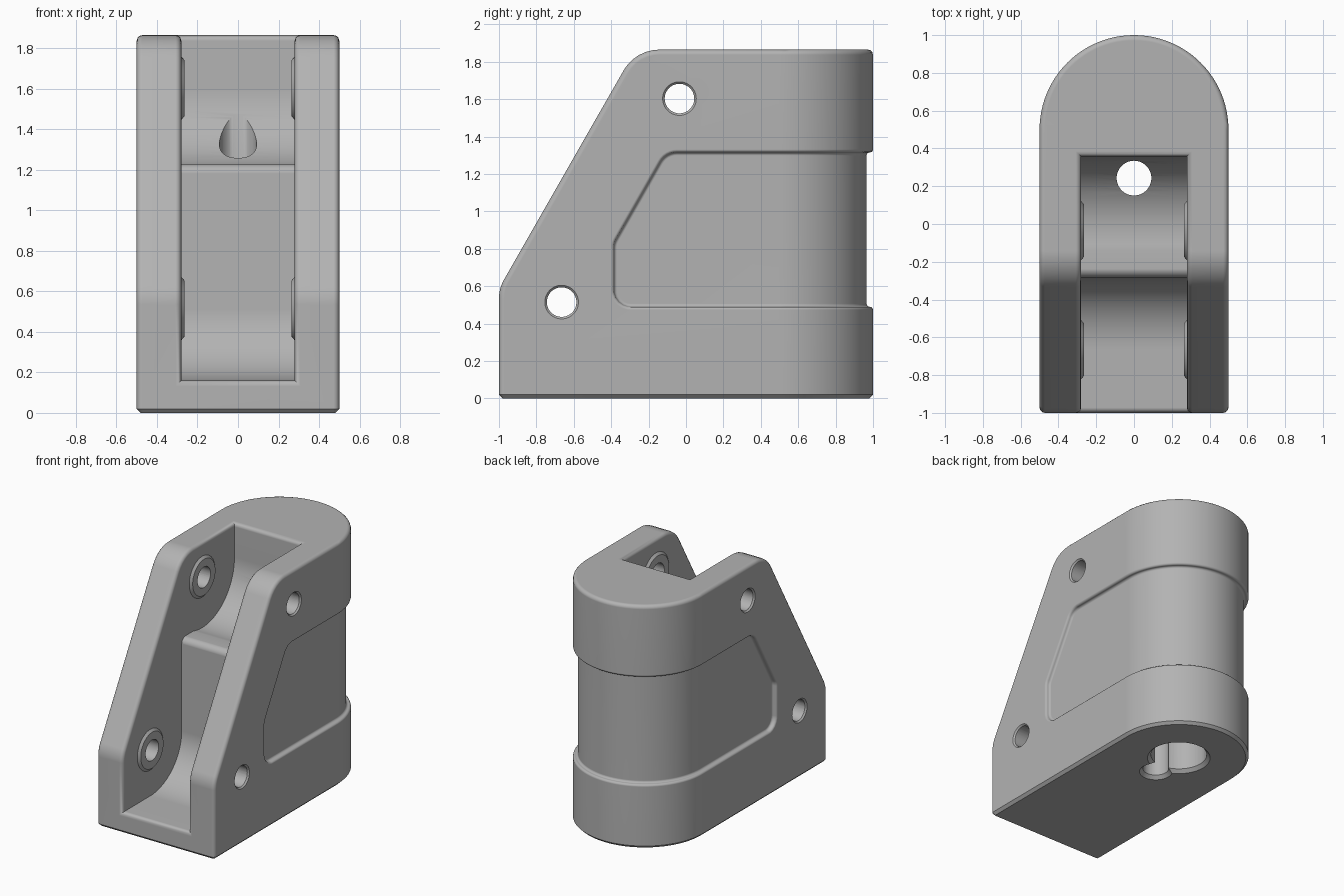
import bpy, bmesh
from math import radians, degrees, sin, cos
from mathutils import Vector, Matrix

if "Cube" in bpy.data.objects:
    bpy.data.objects.remove(bpy.data.objects["Cube"], do_unlink=True)

HEIGHT, HALF, SLOT_HALF, DEPTH = 1.865, 0.5, 0.28, 0.035
PINS = [(-0.035, 1.603), (-0.665, 0.515)]


def arc(cy, cz, ry, rz, a0, a1, n):
    steps = [radians(a0 + (a1 - a0) * i / n) for i in range(n + 1)]
    return [(cy + ry * cos(a), cz + rz * sin(a)) for a in steps]


def fillet(prev, corner, nxt, radius, n=6):
    """Points of a rounded corner."""
    c = Vector(corner)
    u, v = (Vector(prev) - c).normalized(), (Vector(nxt) - c).normalized()
    half = u.angle(v) / 2
    t = radius * cos(half) / sin(half)
    centre = c + (u + v).normalized() * radius / sin(half)
    a, b = c + u * t - centre, c + v * t - centre
    return [tuple(centre + a.lerp(b, i / n).normalized() * radius) for i in range(n + 1)]


def rounded(corners):
    """Closed polygon from (a, b, radius) corners."""
    pts = []
    for i, (a, b, r) in enumerate(corners):
        if r:
            pts += fillet(corners[i - 1][:2], (a, b), corners[(i + 1) % len(corners)][:2], r)
        else:
            pts.append((a, b))
    return pts


def new_object(name, bm):
    bmesh.ops.recalc_face_normals(bm, faces=bm.faces)
    mesh = bpy.data.meshes.new(name)
    bm.to_mesh(mesh)
    bm.free()
    ob = bpy.data.objects.new(name, mesh)
    bpy.context.collection.objects.link(ob)
    return ob


def prism(name, pts, axis, low, high):
    """Extrude a profile along x (profile in y, z) or z (profile in x, y)."""
    bm = bmesh.new()
    place = (lambda p: (low, p[0], p[1])) if axis == "x" else (lambda p: (p[0], p[1], low))
    face = bm.faces.new([bm.verts.new(place(p)) for p in pts])
    out = bmesh.ops.extrude_face_region(bm, geom=[face])
    move = Vector((high - low, 0, 0) if axis == "x" else (0, 0, high - low))
    bmesh.ops.translate(bm, vec=move, verts=[g for g in out["geom"] if isinstance(g, bmesh.types.BMVert)])
    return new_object(name, bm)


def cone(name, start, end, r_start, r_end, sides=48):
    """Cylinder or cone between two points."""
    start, end = Vector(start), Vector(end)
    bm = bmesh.new()
    turn = (end - start).to_track_quat("Z", "Y").to_matrix().to_4x4()
    bmesh.ops.create_cone(bm, cap_ends=True, segments=sides, radius1=r_start, radius2=r_end,
                          depth=(end - start).length,
                          matrix=Matrix.Translation((start + end) / 2) @ turn)
    return new_object(name, bm)


def combine(target, tool, operation):
    mod = target.modifiers.new("combine", "BOOLEAN")
    mod.operation, mod.solver, mod.object = operation, "EXACT", tool
    bpy.context.view_layer.objects.active = target
    bpy.ops.object.modifier_apply(modifier=mod.name)
    bpy.data.objects.remove(tool, do_unlink=True)


def bevel(ob, rule, offset, segments):
    """Bevel the edges chosen by rule(midpoint, signed angle in degrees)."""
    bm = bmesh.new()
    bm.from_mesh(ob.data)
    bmesh.ops.remove_doubles(bm, verts=bm.verts, dist=1e-5)
    bmesh.ops.dissolve_limit(bm, angle_limit=radians(0.5), verts=bm.verts, edges=bm.edges)
    edges = [e for e in bm.edges if len(e.link_faces) == 2 and
             rule((e.verts[0].co + e.verts[1].co) / 2, degrees(e.calc_face_angle_signed(0)))]
    bmesh.ops.bevel(bm, geom=edges, offset=offset, segments=segments, profile=0.5,
                    affect="EDGES", clamp_overlap=False)
    bm.to_mesh(ob.data)
    bm.free()


def plan(radius, front):
    """Round-backed outline seen from above."""
    return [(-radius, front), (radius, front)] + arc(0, 0.5, radius, radius, 0, 180, 48)


# Round-backed block with a sloped front
body = prism("bracket_body", plan(HALF, -1.3), "z", 0, 3)
side = rounded([(-1, -0.5, 0), (2, -0.5, 0), (2, HEIGHT, 0), (-0.27, HEIGHT, 0.22), (-1, 0.588, 0.2)])
combine(body, prism("side_cutter", side, "x", -2, 2), "INTERSECT")

# Stepped slot with two scooped floors
(uy, uz), (ly, lz) = PINS
upper = arc(uy, uz, 0.392, 0.392, -106, 0, 20)
wall = ly + 0.382
ledge = fillet((wall, lz), (wall, upper[0][1]), upper[0], 0.045)
slot = [(-2, 0.16)] + arc(ly, lz, 0.382, 0.355, -90, 0, 20) + ledge + upper + [(uy + 0.392, 2.5), (-2, 2.5)]
combine(body, prism("slot_cutter", slot, "x", -SLOT_HALF, SLOT_HALF), "DIFFERENCE")

# Rounded outer edges, chamfered base
bevel(body, lambda p, a: a > 28 and p.z > 0.001, 0.028, 3)
bevel(body, lambda p, a: a > 28 and p.z < 0.001, 0.02, 1)

# Shallow band recessed around the sides and back
band = rounded([(2, 0.49, 0), (2, 1.315, 0), (-0.108, 1.315, 0.1), (-0.385, 0.83, 0.08), (-0.385, 0.49, 0.09)])
band_cutter = prism("band_cutter", band, "x", -1, 1)
combine(band_cutter, prism("band_core", plan(HALF - DEPTH, -1.5), "z", -1, 3), "DIFFERENCE")
combine(body, band_cutter, "DIFFERENCE")
bevel(body, lambda p, a: abs(a) > 35 and 0.45 < p.z < 1.36 and p.y > -0.45
      and (abs(p.x) > 0.43 or p.y > 0.45), 0.0165, 3)

# Raised bosses and cross holes
for y, z in PINS:
    for s in (-1, 1):
        boss = cone("boss", (s * 0.3, y, z), (s * 0.264, y, z), 0.18, 0.138)
        combine(body, boss, "UNION")
    combine(body, cone("pin_cutter", (-1, y, z), (1, y, z), 0.079, 0.079), "DIFFERENCE")
    for s in (-1, 1):
        sink = cone("sink_cutter", (s * 0.51, y, z), (s * 0.485, y, z), 0.1, 0.075)
        combine(body, sink, "DIFFERENCE")

# Bore in the base and the narrow channel up to the slot
for y, radius, top in [(0.5, 0.2, 1.0), (0.243, 0.092, 1.58)]:
    combine(body, cone("bore_cutter", (0, y, -0.5), (0, y, top), radius, radius), "DIFFERENCE")
    combine(body, cone("rim_cutter", (0, y, -0.02), (0, y, 0.03), radius + 0.045, radius - 0.005), "DIFFERENCE")

# Plain grey finish
grey = bpy.data.materials.new("grey")
grey.use_nodes = True
grey.diffuse_color = (0.45, 0.45, 0.45, 1)
grey.node_tree.nodes["Principled BSDF"].inputs["Base Color"].default_value = (0.45, 0.45, 0.45, 1)
body.data.materials.clear()
body.data.materials.append(grey)

bpy.ops.object.select_all(action="DESELECT")
body.select_set(True)
bpy.context.view_layer.objects.active = body
bpy.ops.object.shade_smooth_by_angle(angle=radians(32))
normals = body.modifiers.new("even_shading", "WEIGHTED_NORMAL")
normals.keep_sharp = True
